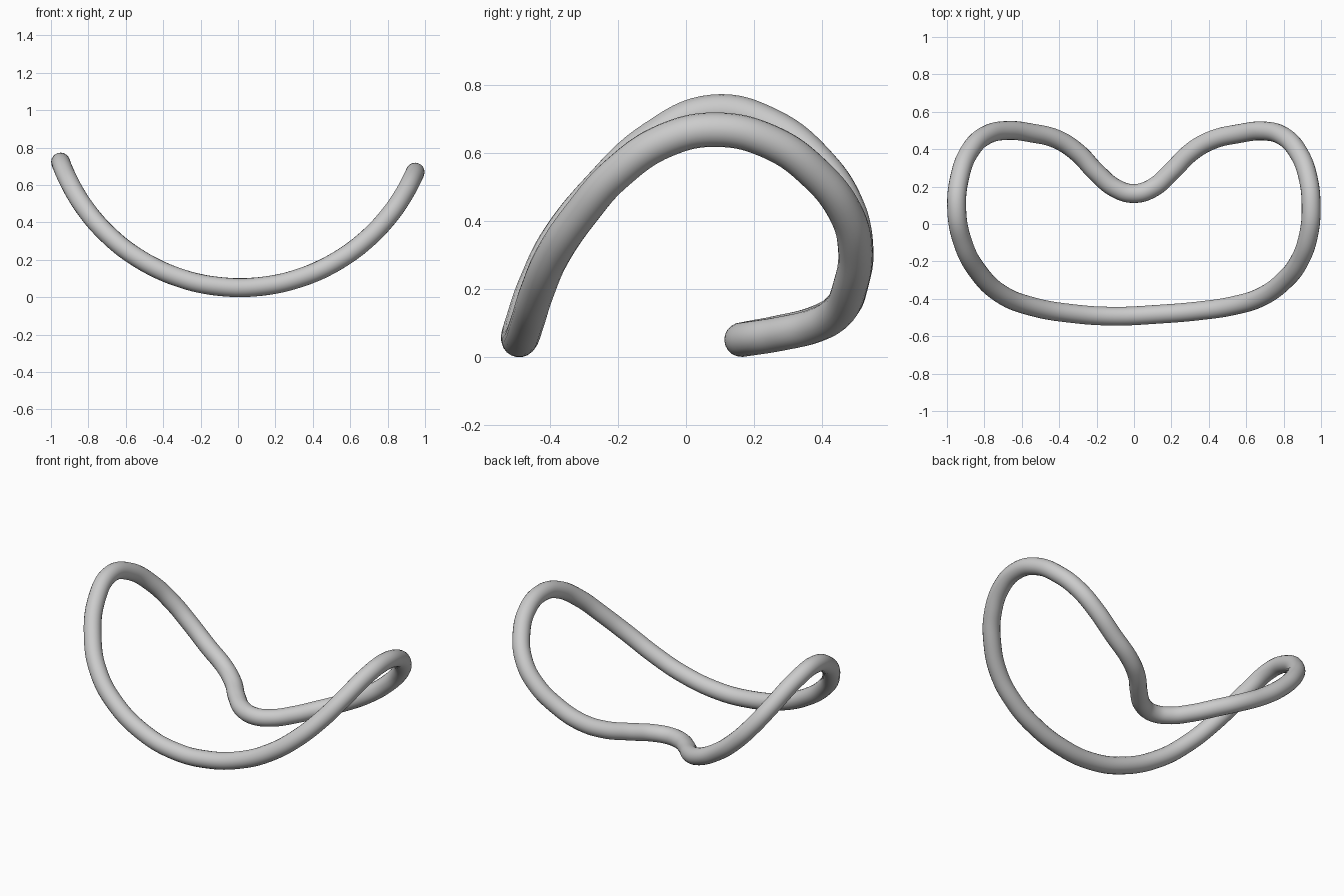
import bpy
import math

if "Cube" in bpy.data.objects:
    bpy.data.objects.remove(bpy.data.objects["Cube"])

# Outline of the loop seen from above (x, y)
outline = [
    (0.0, 0.163), (0.1, 0.193), (0.2, 0.28), (0.3, 0.38), (0.41, 0.446),
    (0.56, 0.483), (0.70, 0.497), (0.80, 0.468), (0.88, 0.38), (0.93, 0.25),
    (0.947, 0.09), (0.933, -0.06), (0.88, -0.205), (0.80, -0.305), (0.68, -0.39),
    (0.53, -0.437), (0.35, -0.464), (0.12, -0.483), (-0.10, -0.493), (-0.32, -0.48),
    (-0.55, -0.44), (-0.71, -0.375), (-0.83, -0.26), (-0.915, -0.1), (-0.948, 0.08),
    (-0.932, 0.25), (-0.875, 0.395), (-0.79, 0.475), (-0.68, 0.5), (-0.55, 0.487),
    (-0.41, 0.452), (-0.3, 0.38), (-0.2, 0.275), (-0.1, 0.192),
]
RADIUS, BEND, OFFSET = 0.0505, 1.02, 0.01


def height(x):
    # The loop is wrapped onto a circular trough
    return RADIUS + 0.004 + BEND - math.sqrt(BEND ** 2 - (x - OFFSET) ** 2)


# Bent closed tube
curve = bpy.data.curves.new("bent_loop_tube", "CURVE")
curve.dimensions = "3D"
curve.twist_mode = "MINIMUM"
curve.resolution_u = 8
curve.bevel_depth = RADIUS
curve.bevel_resolution = 8
spline = curve.splines.new("BEZIER")
spline.bezier_points.add(len(outline) - 1)
for point, (x, y) in zip(spline.bezier_points, outline):
    point.co = (x, y, height(x))
    point.handle_left_type = point.handle_right_type = "AUTO"
spline.use_cyclic_u = True
spline.use_smooth = True

tube = bpy.data.objects.new("bent_loop_tube", curve)
bpy.context.collection.objects.link(tube)
bpy.context.view_layer.objects.active = tube
tube.select_set(True)
bpy.ops.object.convert(target="MESH")
bpy.ops.object.shade_smooth()

# Stand the tube on the ground plane
mesh = bpy.context.object.data
low = min(v.co.z for v in mesh.vertices)
for v in mesh.vertices:
    v.co.z -= low
